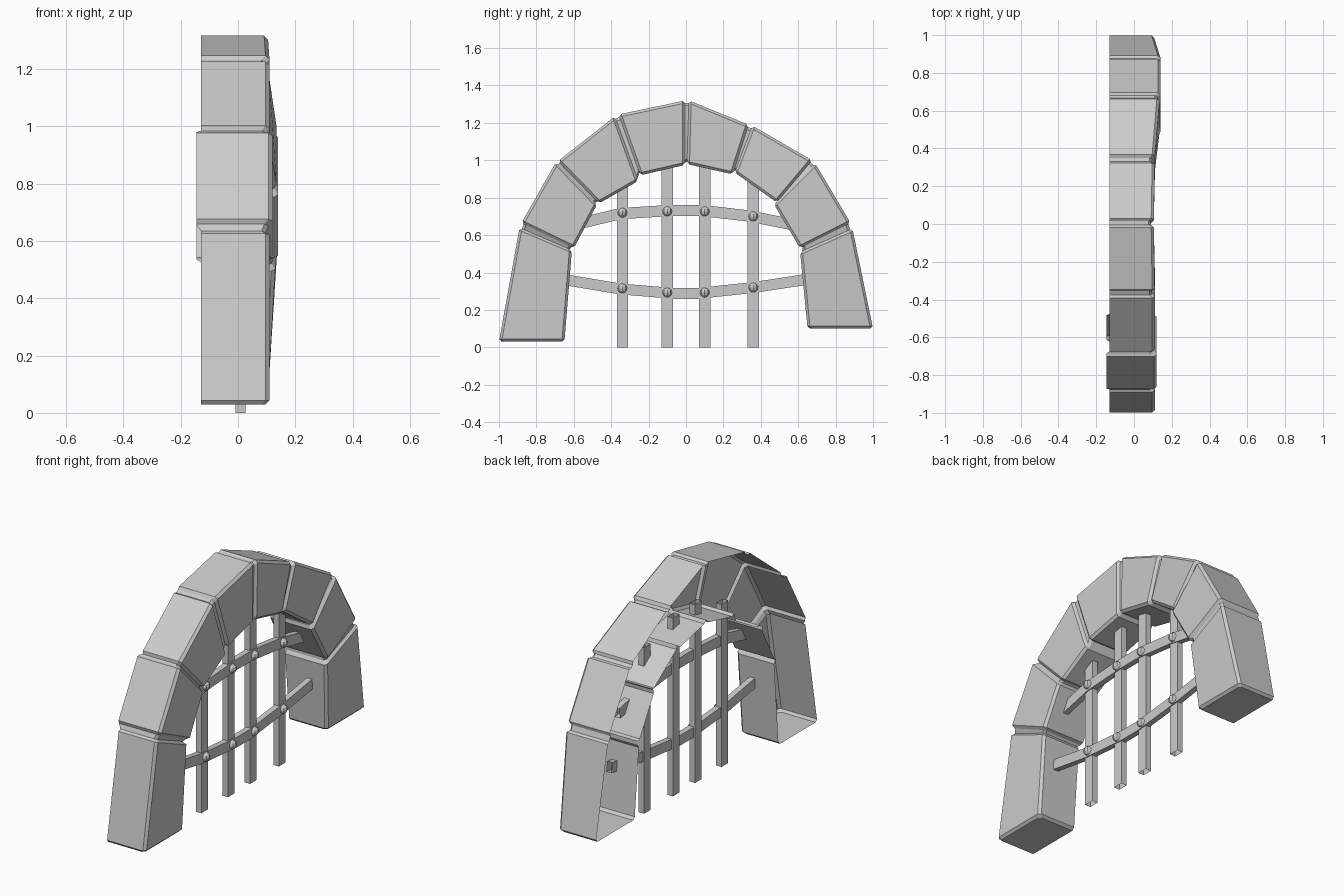
import bpy, bmesh
from mathutils import Vector

if "Cube" in bpy.data.objects:
    bpy.data.objects.remove(bpy.data.objects["Cube"])

C = 0.014  # chamfer width


def finish(name, bm):
    mesh = bpy.data.meshes.new(name)
    bm.to_mesh(mesh)
    bm.free()
    ob = bpy.data.objects.new(name, mesh)
    bpy.context.collection.objects.link(ob)
    return ob


def skin(bm, rings, closed):
    """Bridge consecutive rings of vertices with quads."""
    for a, b in zip(rings, rings[1:]):
        n = len(a)
        for k in range(n if closed else n - 1):
            bm.faces.new((a[k], a[(k + 1) % n], b[(k + 1) % n], b[k]))


def face_front(bm):
    """Make normals consistent and the large front faces look towards +x."""
    bmesh.ops.recalc_face_normals(bm, faces=bm.faces)
    f = max(bm.faces, key=lambda f: abs(f.normal.x) * f.calc_area())
    if f.normal.x < 0:
        bmesh.ops.reverse_faces(bm, faces=bm.faces)


# Stones: (outer start, inner start, inner end, outer end) in (y, z),
# then back x and front x at outer start, inner start, inner end, outer end
stones = [
    ((-1.0, .03), (-.65, .03), (-.61, .52), (-.89, .64), -.13, (.11, .11, .11, .11)),
    ((-.88, .665), (-.60, .53), (-.475, .765), (-.695, .99), -.145, (.12, .12, .12, .12)),
    ((-.685, .995), (-.465, .77), (-.255, .89), (-.38, 1.235), -.13, (.11, .11, .11, .11)),
    ((-.36, 1.245), (-.245, .92), (-.005, .975), (-.005, 1.32), -.13, (.11, .11, .105, .105)),
    ((.015, 1.32), (.005, .98), (.25, .925), (.335, 1.19), -.13, (.105, .105, .11, .11)),
    ((.355, 1.185), (.26, .935), (.485, .775), (.675, 1.0), -.13, (.11, .11, .135, .135)),
    ((.69, .985), (.47, .765), (.61, .53), (.88, .665), -.13, (.14, .14, .14, .14)),
    ((.89, .635), (.61, .51), (.65, .10), (1.0, .10), -.13, (.14, .13, .108, .108)),
]


def ring(bm, o, i, xb, xo, xi, s):
    """Open cross-section from outer back over the front to inner back, shrunk by s."""
    d = (i - o).normalized()
    o, i = o + d * s, i - d * s
    pts = [(xb, o), (xo - s - C, o), (xo - s, o + d * C),
           (xi - s, i - d * C), (xi - s - C, i), (xb, i)]
    return [bm.verts.new((x, p.x, p.y)) for x, p in pts]


# Hollow arch shell, open at the back, with chamfered joints between the stones
bm = bmesh.new()
rings = []
for o0, i0, i1, o1, xb, (xo0, xi0, xi1, xo1) in stones:
    o0, i0, i1, o1 = map(Vector, (o0, i0, i1, o1))
    do, di = (o1 - o0).normalized() * C, (i1 - i0).normalized() * C
    rings += [ring(bm, o0, i0, xb, xo0, xi0, C),
              ring(bm, o0 + do, i0 + di, xb, xo0, xi0, 0),
              ring(bm, o1 - do, i1 - di, xb, xo1, xi1, 0),
              ring(bm, o1, i1, xb, xo1, xi1, C)]
skin(bm, rings, False)
for r in (rings[0], rings[-1]):
    bm.faces.new(r)
face_front(bm)
finish("arch_stones", bm)


def bar(name, path, width, x0, x1):
    """Rectangular tube with open ends along a (y, z) path."""
    path = [Vector(p) for p in path]
    bm = bmesh.new()
    rs = []
    for k, p in enumerate(path):
        t = (path[min(k + 1, len(path) - 1)] - path[max(k - 1, 0)]).normalized()
        n = Vector((-t.y, t.x)) * width / 2
        rs.append([bm.verts.new((x, q.x, q.y)) for x, q in
                   ((x0, p - n), (x1, p - n), (x1, p + n), (x0, p + n))])
    skin(bm, rs, True)
    face_front(bm)
    finish(name, bm)


# Upright grille bars, poking through the underside of the arch
for y, top in ((-.34, .93), (-.10, 1.02), (.10, 1.02), (.36, .95)):
    bar("upright_bar", [(y, 0), (y, top)], .06, -.008, .027)

# Curved cross bars
bar("upper_cross_bar", [(-.60, .655), (-.35, .715), (-.08, .732), (.08, .732),
                        (.34, .702), (.60, .65)], .06, .0, .033)
bar("lower_cross_bar", [(-.67, .365), (-.35, .312), (-.06, .288), (.06, .288),
                        (.36, .32), (.67, .367)], .058, .0, .033)

# Rivets where the bars cross
for y, z in ((-.34, .72), (-.10, .727), (.10, .727), (.36, .70),
             (-.34, .315), (-.10, .293), (.10, .293), (.36, .32)):
    bm = bmesh.new()
    bmesh.ops.create_uvsphere(bm, u_segments=8, v_segments=6, radius=.026)
    ob = finish("rivet", bm)
    ob.location = (.032, y, z)
